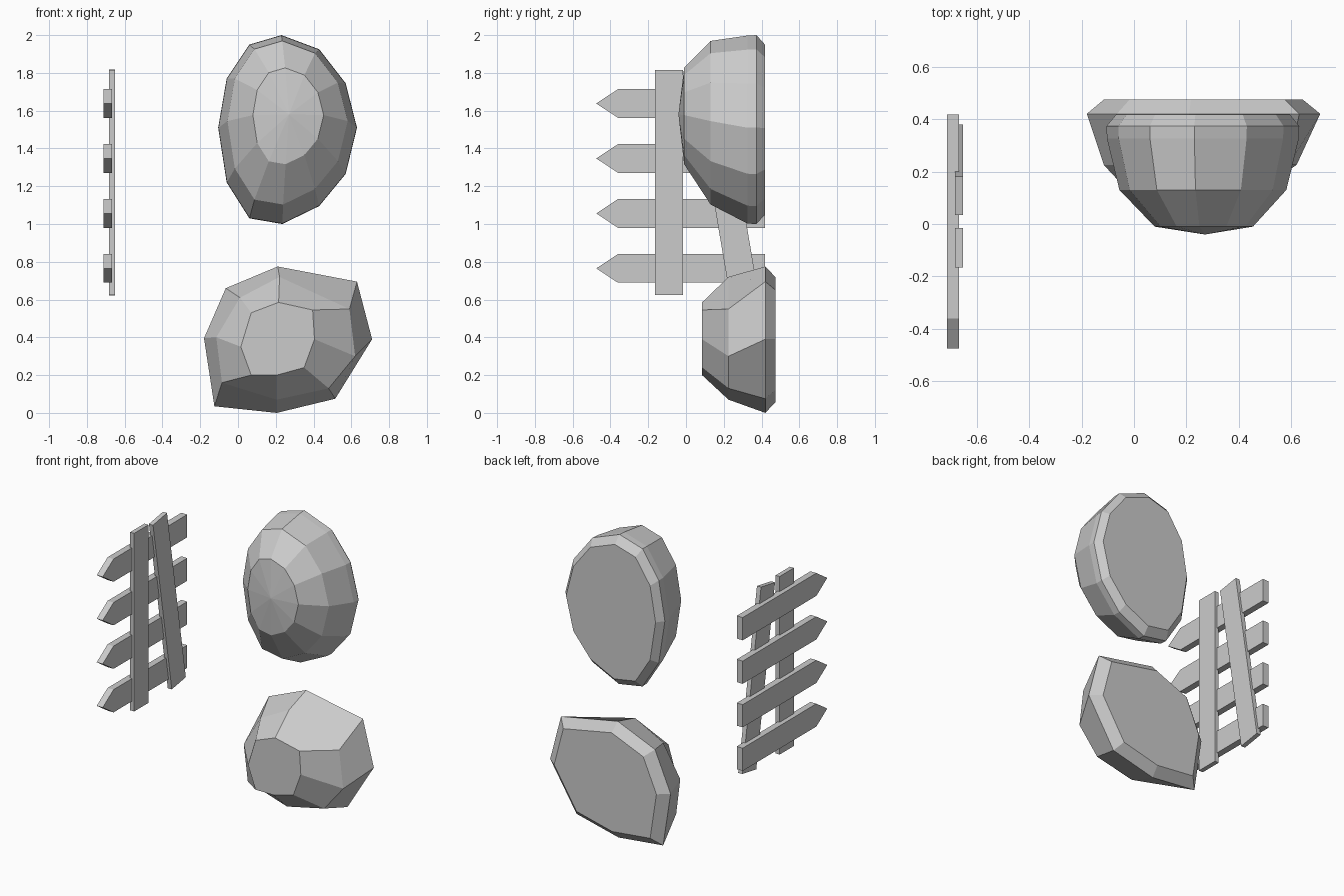
import bpy, bmesh
from math import radians
from mathutils import Matrix

if "Cube" in bpy.data.objects:
    bpy.data.objects.remove(bpy.data.objects["Cube"])


def finish(bm, name):
    bmesh.ops.recalc_face_normals(bm, faces=bm.faces)
    me = bpy.data.meshes.new(name)
    bm.to_mesh(me)
    bm.free()
    ob = bpy.data.objects.new(name, me)
    bpy.context.collection.objects.link(ob)
    return ob


def scaled(outline, s, cx, cz):
    return [(cx + (x - cx) * s, cz + (z - cz) * s) for x, z in outline]


def loft(name, rings, apex=None):
    """Skin a list of (y, outline) rings; cap the back, cap or fan the front."""
    bm = bmesh.new()
    loops = [[bm.verts.new((x, y, z)) for x, z in pts] for y, pts in rings]
    n = len(loops[0])
    for a, b in zip(loops, loops[1:]):
        for i in range(n):
            j = (i + 1) % n
            bm.faces.new((a[i], a[j], b[j], b[i]))
    bm.faces.new(loops[-1])
    if apex:
        tip = bm.verts.new(apex)
        for i in range(n):
            bm.faces.new((loops[0][i], loops[0][(i + 1) % n], tip))
    else:
        bm.faces.new(loops[0])
    return finish(bm, name)


def plank(name, profile, x0, x1):
    """Extrude a (y, z) profile along x."""
    bm = bmesh.new()
    face = bm.faces.new([bm.verts.new((x0, y, z)) for y, z in profile])
    ext = bmesh.ops.extrude_face_region(bm, geom=[face], use_keep_orig=True)
    bmesh.ops.translate(bm, vec=(x1 - x0, 0, 0),
                        verts=[g for g in ext["geom"] if isinstance(g, bmesh.types.BMVert)])
    return finish(bm, name)


# upper oval stone
oval = [(.23, 2.0), (.43, 1.925), (.57, 1.745), (.63, 1.51), (.57, 1.265), (.43, 1.095),
        (.235, 1.0), (.06, 1.03), (-.06, 1.22), (-.105, 1.51), (-.06, 1.77), (.06, 1.95)]
loft("upper_stone", [
    (-.01, scaled(oval, .51, .27, 1.646)),
    (.13, scaled(oval, .866, .263, 1.77)),
    (.325, scaled(oval, .995, .263, 1.5)),
    (.373, oval),
    (.418, scaled(oval, .9, .27, 1.5))], apex=(.27, -.04, 1.58))

# lower angular stone
rim = [(.21, .775), (.63, .695), (.71, .39), (.515, .075),
       (.205, 0), (-.125, .035), (-.18, .395), (-.065, .66)]
middle = [(.22, .72), (.59, .55), (.62, .3), (.48, .13),
          (.205, .07), (-.085, .16), (-.115, .40), (.01, .61)]
front = [(.215, .585), (.395, .545), (.405, .39), (.35, .24),
         (.205, .2), (.07, .2), (.015, .35), (.07, .53)]
loft("lower_stone", [(.085, front), (.225, middle), (.42, rim),
                     (.475, scaled(rim, .85, .26, .39))])

# fence pickets, pointing to the front
for i in range(4):
    z = .765 + .291 * i
    plank(f"picket_{i + 1}", [(.418, z - .076), (.418, z + .076), (-.36, z + .076),
                              (-.475, z), (-.36, z - .076)], -.712, -.668)

# fence rails, one upright and one leaning
rail = [(-.075, -.595), (.075, -.595), (.075, .595), (-.075, .595)]
for name, y, angle in (("upright_rail", -.09, 0), ("leaning_rail", .207, 9.6)):
    ob = plank(name, rail, -.682, -.652)
    ob.data.transform(Matrix.Translation((0, y, 1.22)) @ Matrix.Rotation(radians(angle), 4, 'X'))
